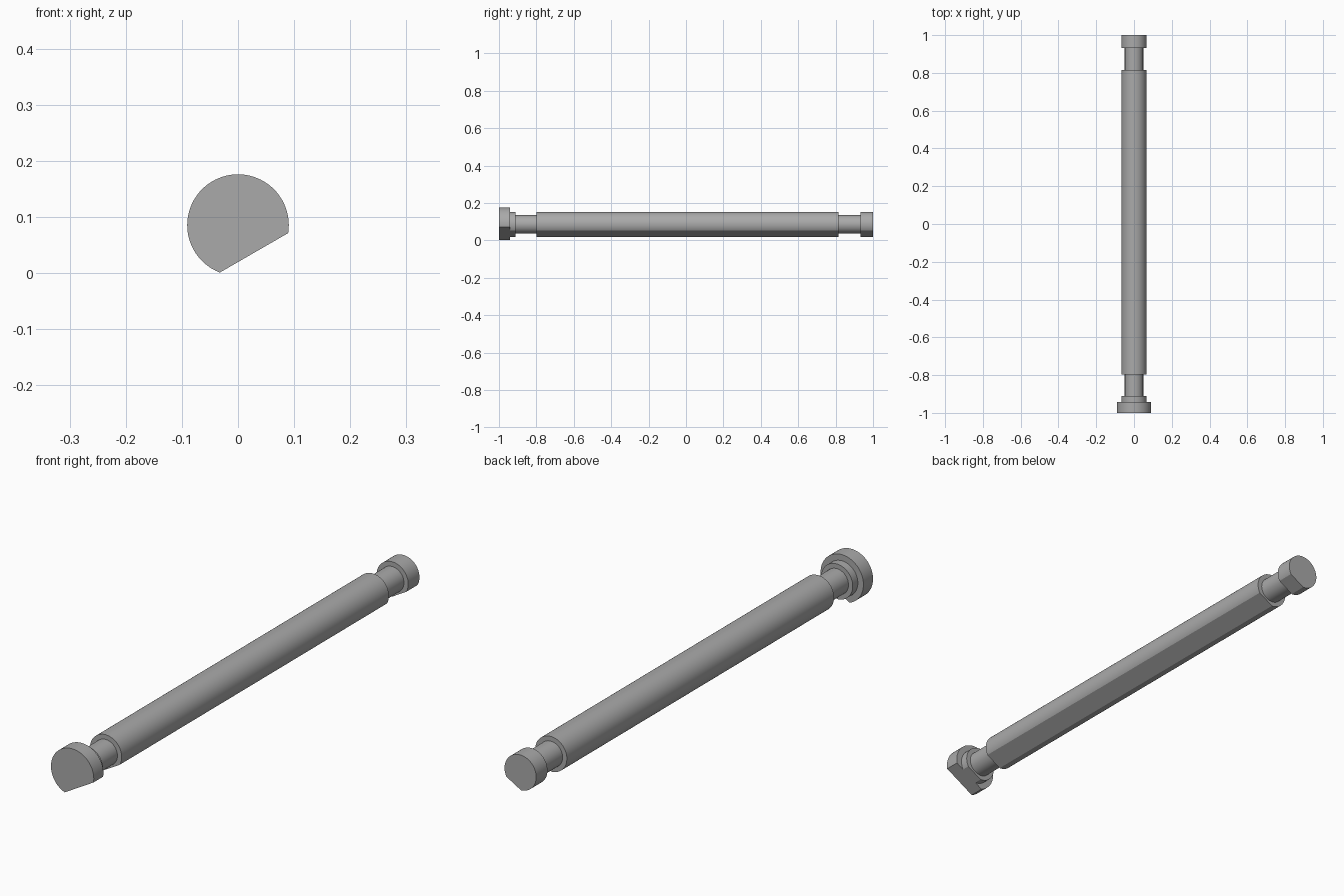
import bpy, bmesh, math
from mathutils import Matrix, Vector

cube = bpy.data.objects.get("Cube")
if cube:
    bpy.data.objects.remove(cube, do_unlink=True)

AXIS_Z = 0.0855      # height of the pin's axis
FLAT = 0.057         # distance from the axis to the flat
FLAT_DIR = Vector((math.sin(math.radians(30)), 0, -math.cos(math.radians(30))))

steel = bpy.data.materials.new("grey steel")
steel.use_nodes = True
grey = (0.4, 0.4, 0.4, 1)
steel.diffuse_color = grey
steel.node_tree.nodes["Principled BSDF"].inputs["Base Color"].default_value = grey


def turned_part(name, radius, y0, y1):
    """Cylinder along y, milled by the shared flat where it reaches that far."""
    bm = bmesh.new()
    place = Matrix.Translation((0, (y0 + y1) / 2, 0)) @ Matrix.Rotation(math.pi / 2, 4, 'X')
    bmesh.ops.create_cone(bm, cap_ends=True, segments=96, radius1=radius,
                          radius2=radius, depth=y1 - y0, matrix=place)
    if radius > FLAT:
        cut = bmesh.ops.bisect_plane(bm, geom=bm.verts[:] + bm.edges[:] + bm.faces[:],
                                     plane_co=FLAT_DIR * FLAT, plane_no=FLAT_DIR,
                                     clear_outer=True)
        rim = [e for e in cut["geom_cut"] if isinstance(e, bmesh.types.BMEdge)]
        bmesh.ops.holes_fill(bm, edges=rim, sides=0)
    bmesh.ops.recalc_face_normals(bm, faces=bm.faces[:])
    mesh = bpy.data.meshes.new(name)
    bm.to_mesh(mesh)
    bm.free()
    mesh.materials.append(steel)
    part = bpy.data.objects.new(name, mesh)
    part.location.z = AXIS_Z
    bpy.context.collection.objects.link(part)
    bpy.ops.object.select_all(action='DESELECT')
    part.select_set(True)
    bpy.context.view_layer.objects.active = part
    bpy.ops.object.shade_smooth_by_angle(angle=math.radians(30))


# Head and collar at the front, long shaft between two necks, cap at the back
turned_part("head", 0.0905, -1.0, -0.942)
turned_part("collar", 0.067, -0.942, -0.911)
turned_part("front_neck", 0.049, -0.911, -0.798)
turned_part("shaft", 0.067, -0.798, 0.815)
turned_part("rear_neck", 0.049, 0.815, 0.932)
turned_part("end_cap", 0.067, 0.932, 1.0)
